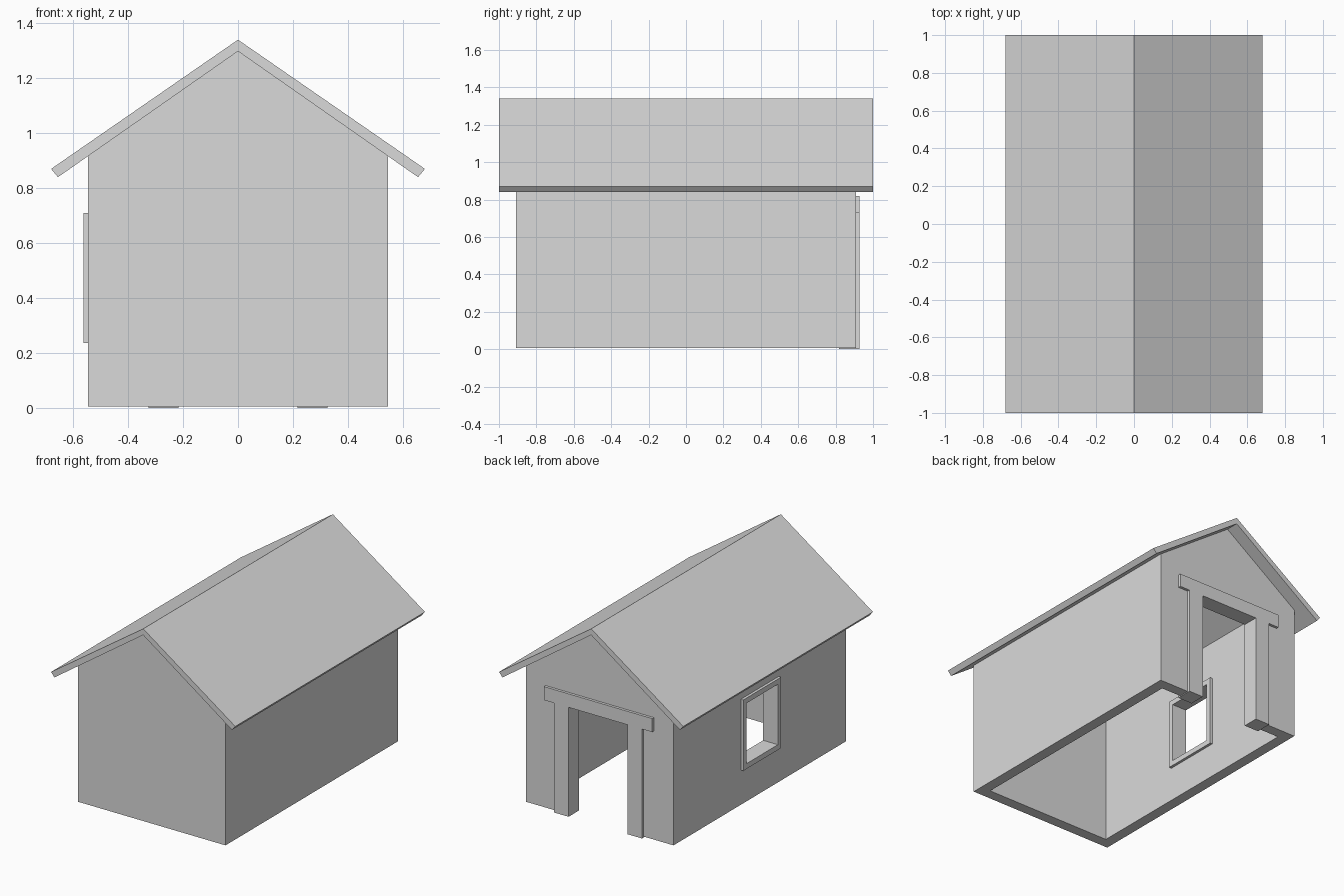
import bpy
import bmesh

cube = bpy.data.objects.get("Cube")
if cube:
    bpy.data.objects.remove(cube, do_unlink=True)

GREY = (0.7, 0.7, 0.7, 1.0)
grey = bpy.data.materials.new("plain_grey")
grey.use_nodes = True
grey.diffuse_color = GREY
grey.node_tree.nodes["Principled BSDF"].inputs["Base Color"].default_value = GREY


def prism(name, profile, y0, y1):
    """Extrude an x-z outline from y0 to y1."""
    bm = bmesh.new()
    face = bm.faces.new([bm.verts.new((x, y0, z)) for x, z in profile])
    new = bmesh.ops.extrude_face_region(bm, geom=[face])["geom"]
    verts = [v for v in new if isinstance(v, bmesh.types.BMVert)]
    bmesh.ops.translate(bm, vec=(0, y1 - y0, 0), verts=verts)
    bmesh.ops.recalc_face_normals(bm, faces=bm.faces)
    mesh = bpy.data.meshes.new(name)
    bm.to_mesh(mesh)
    bm.free()
    mesh.materials.append(grey)
    obj = bpy.data.objects.new(name, mesh)
    bpy.context.collection.objects.link(obj)
    return obj


def box(name, x0, x1, y0, y1, z0, z1):
    return prism(name, [(x0, z0), (x1, z0), (x1, z1), (x0, z1)], y0, y1)


def cut(obj, cutter):
    """Subtract the cutter for good and remove it."""
    cutter.hide_render = True
    mod = obj.modifiers.new("cut", "BOOLEAN")
    mod.operation = "DIFFERENCE"
    mod.solver = "EXACT"
    mod.object = cutter
    graph = bpy.context.evaluated_depsgraph_get()
    result = bpy.data.meshes.new_from_object(obj.evaluated_get(graph))
    obj.modifiers.clear()
    obj.data = result
    bpy.data.objects.remove(cutter, do_unlink=True)


def mirrored(half):
    """Complete an outline from its +x half."""
    return half + [(-x, z) for x, z in reversed(half) if x > 0]


# Main sizes
W, L, T = 0.545, 0.91, 0.073      # wall half width, half length, thickness
BASE, EAVE, RIDGE = 0.006, 0.917, 1.298
LIP = 0.018                       # how far the trims stand proud

# Walls: gabled shell, open below, with a doorway and one window
walls = prism("walls", mirrored([(W, BASE), (W, EAVE), (0, RIDGE)]), -L, L)
cut(walls, box("room_cutter", T - W, W - T, T - L, L - T, -0.5, 2))
cut(walls, box("door_cutter", -0.25, 0.25, L - 0.2, L + 0.2, -0.5, 0.76))
cut(walls, box("window_cutter", -W - 0.2, 0.2 - W, -0.18, 0.18, 0.255, 0.69))

# Roof: one folded slab overhanging all round
prism("roof", [(0, 1.34), (0.68, 0.87), (0.655, 0.84), (0, RIDGE),
               (-0.655, 0.84), (-0.68, 0.87)], -1, 1)

# Door trim: two posts under a wider header, on the back wall
prism("door_trim", mirrored([(0.217, 0), (0.325, 0), (0.325, 0.73), (0.4, 0.73),
                             (0.4, 0.82)]) + [(-0.217, 0.73), (0.217, 0.73)],
      L - T - LIP, L + LIP)

# Window trim: square ring through the right wall
trim = box("window_trim", -W - LIP, T + LIP - W, -0.2, 0.2, 0.237, 0.71)
cut(trim, box("pane_cutter", -W - 0.2, 0.2 - W, -0.165, 0.165, 0.272, 0.675))
